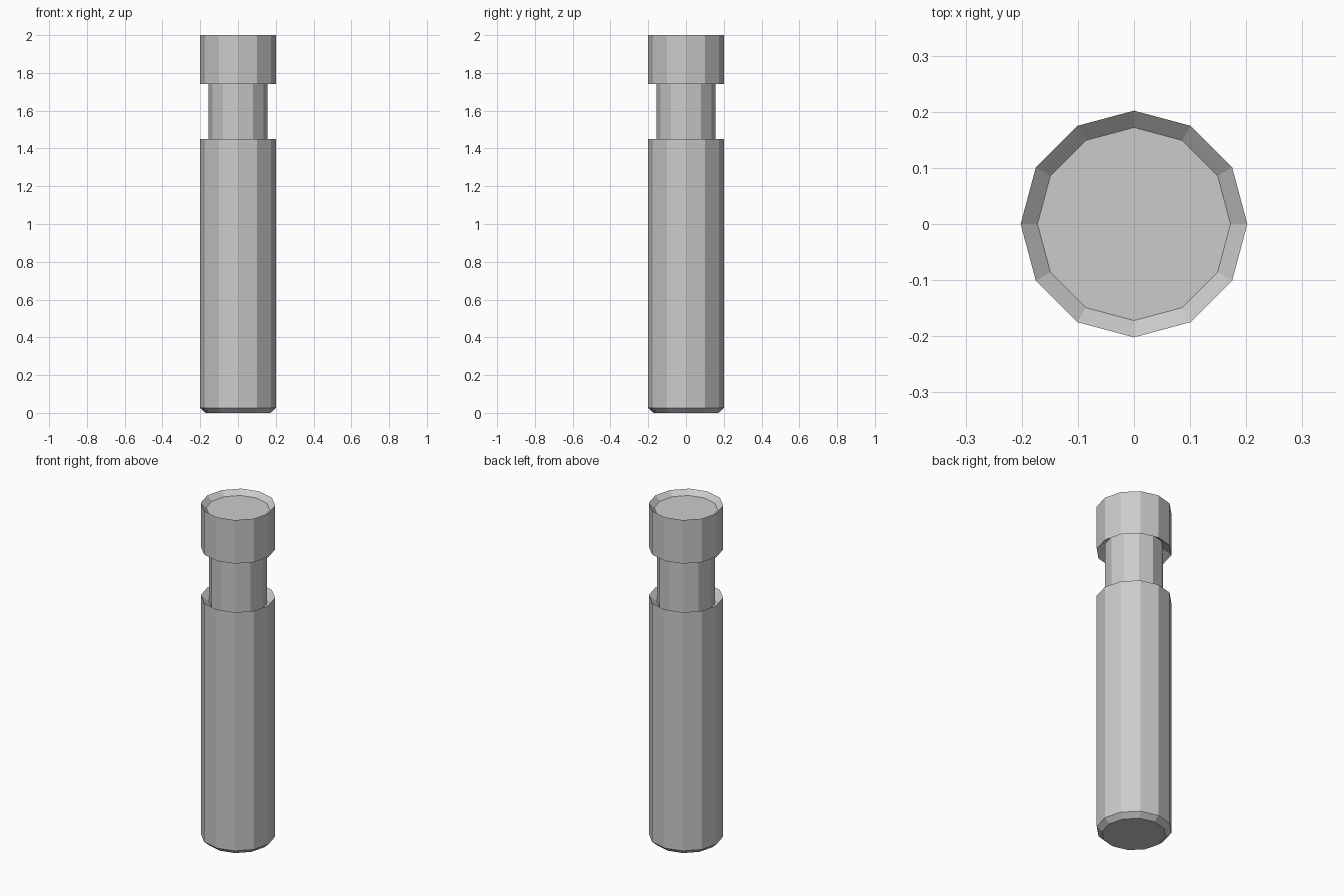
import bpy
import bmesh
from math import cos, sin, tau

default_cube = bpy.data.objects.get("Cube")
if default_cube:
    bpy.data.objects.remove(default_cube)

SIDES = 12
OUTER = 0.202     # barrel and cap radius
INNER = 0.172     # end face radius
NECK = 0.157      # groove radius
BEVEL = 0.027     # depth of the end bevels
RECESS = 0.035    # depth of the sunken groove shoulders

grey = bpy.data.materials.new("plain_grey")
grey.use_nodes = True
colour = (0.6, 0.6, 0.6, 1)
grey.diffuse_color = colour
grey.node_tree.nodes["Principled BSDF"].inputs["Base Color"].default_value = colour


def lathe(name, profile):
    """Turn a (radius, height) profile into a closed flat-sided solid."""
    bm = bmesh.new()
    rings = [[bm.verts.new((r * cos(tau * i / SIDES), r * sin(tau * i / SIDES), z))
              for i in range(SIDES)] for r, z in profile]
    for low, high in zip(rings, rings[1:]):
        for i in range(SIDES):
            j = (i + 1) % SIDES
            bm.faces.new((low[i], low[j], high[j], high[i]))
    bm.faces.new(rings[0][::-1])
    bm.faces.new(rings[-1])
    bmesh.ops.recalc_face_normals(bm, faces=bm.faces)
    mesh = bpy.data.meshes.new(name)
    bm.to_mesh(mesh)
    bm.free()
    mesh.materials.append(grey)
    obj = bpy.data.objects.new(name, mesh)
    bpy.context.collection.objects.link(obj)


# One turned pin: bevelled foot, barrel, sunken groove, cap with dished top
lathe("grooved_pin", [
    (INNER, 0),
    (OUTER, BEVEL),
    (OUTER, 1.45),
    (NECK, 1.45 - RECESS),
    (NECK, 1.74 + RECESS),
    (OUTER, 1.74),
    (OUTER, 2),
    (INNER, 2 - BEVEL),
])
